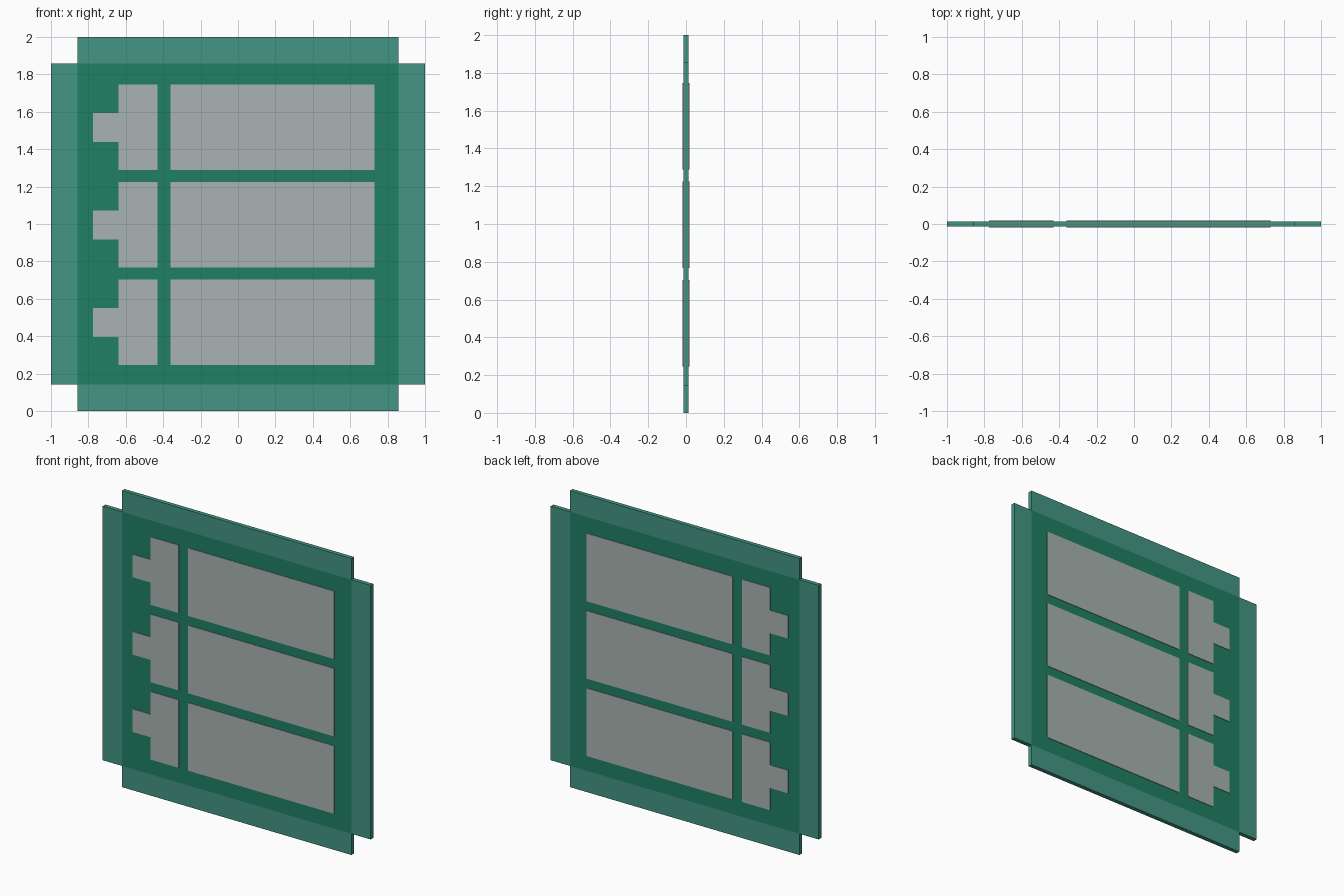
import bpy, bmesh

if "Cube" in bpy.data.objects:
    bpy.data.objects.remove(bpy.data.objects["Cube"])

def lin(v):
    v /= 255
    return v / 12.92 if v <= 0.04045 else ((v + 0.055) / 1.055) ** 2.4

def material(name, r, g, b):
    m = bpy.data.materials.new(name)
    m.diffuse_color = (lin(r), lin(g), lin(b), 1)
    m.use_nodes = True
    m.node_tree.nodes["Principled BSDF"].inputs["Base Color"].default_value = m.diffuse_color
    return m

TEAL = material("light_teal", 67, 150, 133)
GREEN = material("deep_green", 33, 128, 100)
GRAY = material("pale_gray", 168, 180, 177)

def finish(name, bm, half, mats, rule=None):
    """Thicken flat faces lying at y = -half into a slab, then make the object."""
    geo = bmesh.ops.extrude_face_region(bm, geom=bm.faces[:], use_keep_orig=True)
    verts = [v for v in geo["geom"] if isinstance(v, bmesh.types.BMVert)]
    bmesh.ops.translate(bm, vec=(0, 2 * half, 0), verts=verts)
    bmesh.ops.recalc_face_normals(bm, faces=bm.faces[:])
    if rule:
        for f in bm.faces:
            f.material_index = rule(f.calc_center_median())
    me = bpy.data.meshes.new(name)
    bm.to_mesh(me)
    bm.free()
    for m in mats:
        me.materials.append(m)
    ob = bpy.data.objects.new(name, me)
    bpy.context.collection.objects.link(ob)
    return ob

def plate(name, points, half=0.018):
    bm = bmesh.new()
    bm.faces.new([bm.verts.new((x, -half, z)) for x, z in points])
    return finish(name, bm, half, [GRAY])

# Backing panel: square with notched corners, light rim around a deep green field
H = 0.0143
R = 0.857
cuts = (-1, -R, R, 1)
bm = bmesh.new()
grid = [[bm.verts.new((x, -H, z + 1)) for z in cuts] for x in cuts]
for i in range(3):
    for j in range(3):
        if i == 1 or j == 1:      # skip the four corners
            bm.faces.new((grid[i][j], grid[i + 1][j], grid[i + 1][j + 1], grid[i][j + 1]))
bmesh.ops.delete(bm, geom=[v for v in bm.verts if not v.link_faces], context='VERTS')
finish("backing_panel", bm, H, [TEAL, GREEN],
       lambda c: 1 if abs(c.x) < R - 0.01 and abs(c.z - 1) < R - 0.01 else 0)

# Three rows: a tabbed plate at the left and a wide plate at the right
for row in range(3):
    z = 0.245 + row * 0.522
    t = z + 0.458
    a, b = z + 0.15, z + 0.305
    plate(f"tabbed_plate_{row + 1}",
          [(-0.43, z), (-0.43, t), (-0.64, t), (-0.64, b),
           (-0.775, b), (-0.775, a), (-0.64, a), (-0.64, z)])
    plate(f"wide_plate_{row + 1}",
          [(-0.36, z), (0.73, z), (0.73, t), (-0.36, t)])
